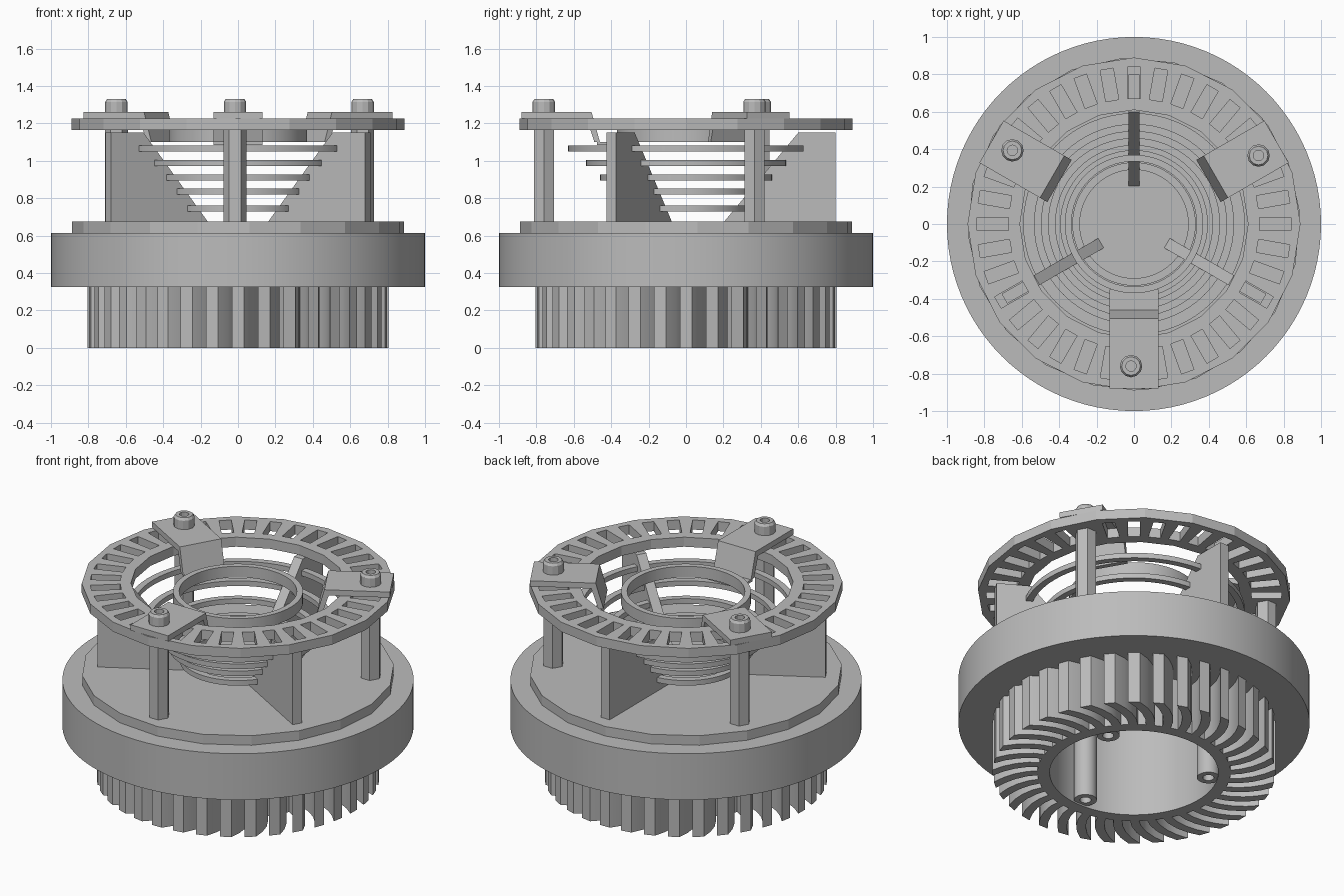
import bpy, bmesh
from math import pi, cos, sin, radians
from mathutils import Matrix

if "Cube" in bpy.data.objects:
    bpy.data.objects.remove(bpy.data.objects["Cube"], do_unlink=True)

grey = bpy.data.materials.new("satin_grey")
grey.use_nodes = True
grey.diffuse_color = (0.5, 0.5, 0.5, 1)
grey.node_tree.nodes["Principled BSDF"].inputs["Base Color"].default_value = (0.5, 0.5, 0.5, 1)


def finish(name, bm, smooth=False):
    """Turn a bmesh into a named object."""
    bmesh.ops.remove_doubles(bm, verts=bm.verts, dist=1e-5)
    bmesh.ops.recalc_face_normals(bm, faces=bm.faces)
    mesh = bpy.data.meshes.new(name)
    bm.to_mesh(mesh)
    bm.free()
    mesh.materials.append(grey)
    ob = bpy.data.objects.new(name, mesh)
    bpy.context.collection.objects.link(ob)
    if smooth:
        bpy.ops.object.select_all(action='DESELECT')
        ob.select_set(True)
        bpy.context.view_layer.objects.active = ob
        bpy.ops.object.shade_smooth_by_angle(angle=radians(30))
    return ob


def lathe(name, profile, sides, smooth=False, at=(0, 0, 0), turn=0):
    """Spin a closed (radius, height) profile about z."""
    bm = bmesh.new()
    verts = [bm.verts.new((r, 0, z)) for r, z in profile]
    pairs = list(zip(verts, verts[1:] + verts[:1]))
    edges = [bm.edges.new(p) for p in pairs if p[0].co.x + p[1].co.x > 0]
    bmesh.ops.spin(bm, geom=verts + edges, cent=(0, 0, 0), axis=(0, 0, 1),
                   angle=2 * pi, steps=sides, use_merge=False)
    bmesh.ops.transform(bm, matrix=Matrix.Translation(at) @ Matrix.Rotation(turn, 4, 'Z'), verts=bm.verts)
    return finish(name, bm, smooth)


def tube(name, r_in, r_out, z0, z1, sides, smooth=False, at=(0, 0, 0), turn=0):
    return lathe(name, [(r_in, z0), (r_out, z0), (r_out, z1), (r_in, z1)], sides, smooth, at, turn)


def extrude(bm, points, vector):
    face = bm.faces.new([bm.verts.new(p) for p in points])
    new = bmesh.ops.extrude_face_region(bm, geom=[face])["geom"]
    bmesh.ops.translate(bm, vec=vector, verts=[v for v in new if isinstance(v, bmesh.types.BMVert)])


def radial_panel(name, profile, width, angle):
    """Extrude a (radius, height) outline sideways and turn it to an angle."""
    bm = bmesh.new()
    extrude(bm, [(r, -width / 2, z) for r, z in profile], (0, width, 0))
    ob = finish(name, bm)
    ob.rotation_euler.z = radians(angle)
    return ob


def polar(r, degrees):
    return (r * cos(radians(degrees)), r * sin(radians(degrees)), 0)


# Hollow drum with its inner sleeve, and the faceted step on top
lathe("drum", [(0, 0.6), (0.48, 0.6), (0.48, 0), (0.55, 0), (0.55, 0.325),
               (1, 0.325), (1, 0.615), (0, 0.615)], 96, True)
lathe("deck", [(0, 0.61), (0.89, 0.61), (0.89, 0.675), (0, 0.675)], 20, turn=radians(4))

# Swept cooling blades around the sleeve
blade = [(0.53, 0, 0.048), (0.61, -1.3, 0.055), (0.68, -3.6, 0.06), (0.745, -6.6, 0.064), (0.805, -10, 0.066)]
bm = bmesh.new()
for k in range(36):
    left, right = [], []
    for r, lag, thick in blade:
        half = thick / 2 / r * 180 / pi
        left.append(polar(r, k * 10 + lag + half))
        right.append(polar(r, k * 10 + lag - half))
    extrude(bm, left + right[::-1], (0, 0, 0.33))
finish("cooling_blades", bm, True)

# Stacked rings narrowing downward
for k, (r, z) in enumerate([(0.33, 0.73), (0.395, 0.82), (0.46, 0.895), (0.535, 0.972), (0.63, 1.05)]):
    tube(f"cone_ring_{k + 1}", r - 0.04, r, z, z + 0.032, 64, True)
tube("centre_collar", 0.335, 0.37, 1.1, 1.17, 64, True)

# Gusset panels carrying the rings
for k in range(3):
    radial_panel(f"gusset_{k + 1}", [(0.2, 0.67), (0.8, 0.67), (0.8, 1.15), (0.6, 1.15)], 0.06, 90 + 120 * k)

# Slotted top plate
plate = tube("slotted_plate", 0.61, 0.89, 1.165, 1.225, 20)
bm = bmesh.new()
for k in range(36):
    if k % 12 != 3:
        place = Matrix.Rotation(radians(k * 10), 4, 'Z') @ Matrix.Translation((0.755, 0, 1.2))
        bmesh.ops.create_cube(bm, size=1, matrix=place @ Matrix.Diagonal((0.17, 0.07, 0.3, 1)))
cutter = finish("slot_cutter", bm)
cutter.hide_render = True
cutter.hide_set(True)
cut = plate.modifiers.new("slots", 'BOOLEAN')
cut.object = cutter
cut.operation = 'DIFFERENCE'
cut.solver = 'EXACT'

# Clamps, hexagonal posts, socket bolts and lower bosses
clamp = [(0.88, 1.225), (0.88, 1.26), (0.505, 1.26), (0.46, 1.1), (0.49, 1.1), (0.53, 1.225)]
bolt = [(0, 1.255), (0.06, 1.255), (0.06, 1.315), (0.05, 1.33), (0.028, 1.33), (0.028, 1.285), (0, 1.285)]
post = [(0, 0.67), (0.062, 0.67), (0.062, 1.17), (0, 1.17)]
for k in range(3):
    angle = -90 + 120 * k
    radial_panel(f"clamp_{k + 1}", clamp, 0.26, angle)
    spot = polar(0.76, angle - 1.2)
    lathe(f"post_{k + 1}", post, 6, at=spot)
    lathe(f"bolt_{k + 1}", bolt, 12, at=spot)
    tube(f"boss_{k + 1}", 0.032, 0.065, 0.01, 0.605, 24, True, at=polar(0.43, angle))
radial_panel("front_clamp_foot", [(0.35, 1.085), (0.475, 1.085), (0.475, 1.1), (0.35, 1.1)], 0.26, -90)
